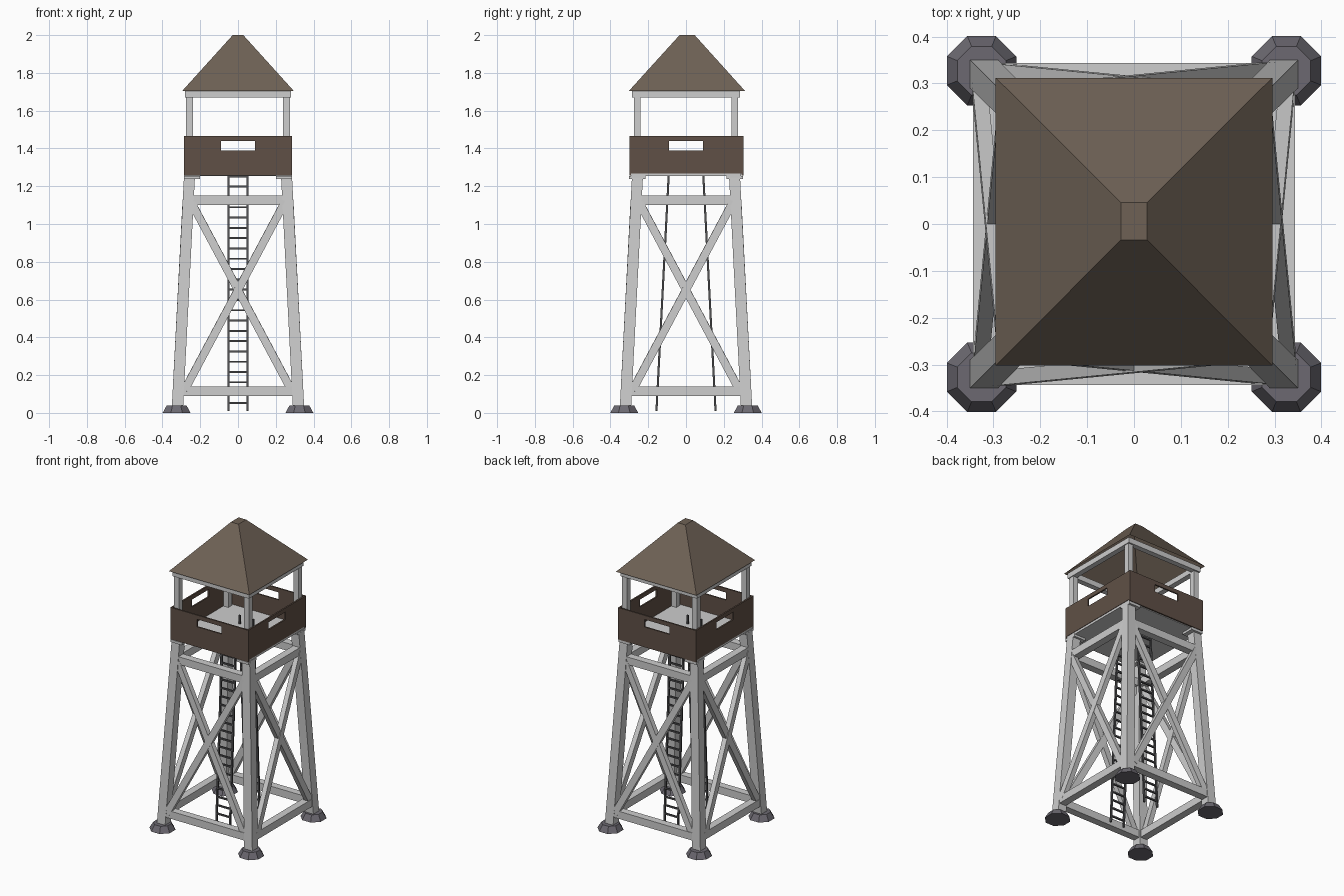
import bpy, bmesh, math
from mathutils import Vector, Matrix

if "Cube" in bpy.data.objects:
    bpy.data.objects.remove(bpy.data.objects["Cube"])

def mat(name, rgb):
    m = bpy.data.materials.new(name)
    lin = [((c / 255 + 0.055) / 1.055) ** 2.4 for c in rgb]
    m.diffuse_color = (*lin, 1)
    m.use_nodes = True
    m.node_tree.nodes["Principled BSDF"].inputs["Base Color"].default_value = m.diffuse_color
    return m

GREY = mat("pale_timber", (205, 205, 205))
WALL = mat("wall_brown", (96, 80, 70))
ROOF = mat("roof_brown", (110, 97, 85))
STONE = mat("foot_stone", (108, 105, 113))
DARK = mat("ladder_dark", (82, 82, 84))

def finish(name, bm, material):
    bmesh.ops.recalc_face_normals(bm, faces=bm.faces)
    me = bpy.data.meshes.new(name)
    bm.to_mesh(me)
    bm.free()
    me.materials.append(material)
    ob = bpy.data.objects.new(name, me)
    bpy.context.collection.objects.link(ob)
    return ob

def box(bm, x0, x1, y0, y1, z0, z1):
    m = Matrix.Translation(((x0 + x1) / 2, (y0 + y1) / 2, (z0 + z1) / 2)) @ \
        Matrix.Diagonal((x1 - x0, y1 - y0, z1 - z0, 1))
    return bmesh.ops.create_cube(bm, size=1, matrix=m)["verts"]

def taper(bm, c0, h0, c1, h1):
    """Rectangular prism with level ends: centres c, half sizes h."""
    vs = box(bm, -1, 1, -1, 1, 0, 1)
    for v in vs:
        c, h = (c1, h1) if v.co.z > 0.5 else (c0, h0)
        v.co = (c[0] + v.co.x * h[0], c[1] + v.co.y * h[1], c[2])

def bar(bm, p, q, width, depth, normal):
    """Box from p to q, depth measured along the normal."""
    p, q = Vector(p), Vector(q)
    d = (q - p).normalized()
    s = d.cross(Vector(normal)).normalized()
    n = s.cross(d)
    rot = Matrix((s, n, d)).transposed().to_4x4()
    m = Matrix.Translation((p + q) / 2) @ rot @ Matrix.Diagonal((width, depth, (q - p).length, 1))
    bmesh.ops.create_cube(bm, size=1, matrix=m)

def leg(z):
    return 0.322 - 0.052 * z

CORNERS = [(-1, -1), (1, -1), (1, 1), (-1, 1)]

# stone feet, tapered legs, brackets and cabin posts at each corner
for i, (sx, sy) in enumerate(CORNERS):
    bm = bmesh.new()
    k = 1 / math.cos(math.pi / 8)
    m = Matrix.Translation((sx * 0.325, sy * 0.327, 0.02)) @ Matrix.Rotation(math.pi / 8, 4, 'Z')
    bmesh.ops.create_cone(bm, cap_ends=True, segments=8, radius1=0.074 * k,
                          radius2=0.052 * k, depth=0.04, matrix=m)
    finish(f"foot_{i}", bm, STONE)

    bm = bmesh.new()
    a, b = leg(0.03), leg(1.245)
    taper(bm, (sx * a, sy * a, 0.03), (0.03, 0.03), (sx * b, sy * b, 1.245), (0.029, 0.029))
    finish(f"leg_{i}", bm, GREY)

    bm = bmesh.new()
    taper(bm, (sx * 0.243, sy * 0.258, 1.238), (0.043, 0.043),
          (sx * 0.243, sy * 0.258, 1.255), (0.043, 0.043))
    finish(f"floor_bracket_{i}", bm, GREY)

    bm = bmesh.new()
    taper(bm, (sx * 0.257, sy * 0.258, 1.265), (0.018, 0.018),
          (sx * 0.257, sy * 0.258, 1.68), (0.018, 0.018))
    finish(f"cabin_post_{i}", bm, GREY)

# cross beams and diagonal braces, one set per side
for i in range(4):
    bm = bmesh.new()
    for z in (0.115, 1.125):
        c = leg(z)
        box(bm, -c, c, -c - 0.027, -c + 0.022, z - 0.025, z + 0.025)
    for s, off in ((1, 0.013), (-1, 0.010)):
        z0, z1 = 0.12, 1.12
        bar(bm, (-s * 0.283, -leg(z0) - off, z0), (s * 0.25, -leg(z1) - off, z1),
            0.042, 0.032, (0, -1, -0.052))
    bmesh.ops.rotate(bm, verts=bm.verts, cent=(0, 0, 0),
                     matrix=Matrix.Rotation(i * math.pi / 2, 3, 'Z'))
    finish(f"side_bracing_{i}", bm, GREY)

# two leaning ladders
for name, s in (("front_ladder", -1), ("back_ladder", 1)):
    bm = bmesh.new()
    yy = lambda z: s * (0.157 - 0.052 * z)
    for x in (-0.05, 0.05):
        bar(bm, (x, yy(0.01), 0.01), (x, yy(1.33), 1.33), 0.011, 0.011, (0, 1, 0))
    for k in range(23):
        z = 0.053 + k * 0.0545
        box(bm, -0.05, 0.05, yy(z) - 0.005, yy(z) + 0.005, z - 0.005, z + 0.005)
    finish(name, bm, DARK)

# cabin floor
bm = bmesh.new()
box(bm, -0.283, 0.283, -0.292, 0.292, 1.253, 1.272)
finish("cabin_floor", bm, GREY)

# cabin walls, each a ring of four slabs around a viewing slot
def wall(name, half, at, z0, along_x):
    bm = bmesh.new()
    w, za, zb, z1 = 0.09, 1.39, 1.44, 1.467
    xs, zs = (-half, -w, w, half), (z0, za, zb, z1)
    for i in range(3):
        for j in range(3):
            if (i, j) != (1, 1):
                pts = [(xs[i], zs[j]), (xs[i + 1], zs[j]), (xs[i + 1], zs[j + 1]), (xs[i], zs[j + 1])]
                bm.faces.new([bm.verts.new((u, at, z) if along_x else (at, u, z)) for u, z in pts])
    bmesh.ops.remove_doubles(bm, verts=bm.verts, dist=1e-4)
    ext = bmesh.ops.extrude_face_region(bm, geom=bm.faces[:])["geom"]
    t = -0.01 if at > 0 else 0.01
    bmesh.ops.translate(bm, vec=(0, t, 0) if along_x else (t, 0, 0),
                        verts=[g for g in ext if isinstance(g, bmesh.types.BMVert)])
    # drop the grid lines on the flat faces
    bmesh.ops.dissolve_limit(bm, angle_limit=0.01, verts=bm.verts, edges=bm.edges)
    finish(name, bm, WALL)

wall("front_wall", 0.286, -0.300, 1.256, True)
wall("back_wall", 0.286, 0.304, 1.256, True)
wall("left_wall", 0.293, -0.286, 1.268, False)
wall("right_wall", 0.293, 0.286, 1.268, False)

# roof frame
bm = bmesh.new()
for s in (-1, 1):
    box(bm, -0.28, 0.28, s * 0.268 - 0.018, s * 0.268 + 0.018, 1.67, 1.706)
    box(bm, s * 0.262 - 0.018, s * 0.262 + 0.018, -0.25, 0.25, 1.67, 1.706)
finish("roof_frame", bm, GREY)

# hollow pyramid roof with a flat top
bm = bmesh.new()
taper(bm, (0, 0.005, 1.705), (0.295, 0.307), (0, 0.006, 2.0), (0.028, 0.04))
bm.faces.ensure_lookup_table()
low = min(bm.faces, key=lambda f: f.calc_center_median().z)
bmesh.ops.delete(bm, geom=[low], context='FACES_ONLY')
finish("roof", bm, ROOF)
